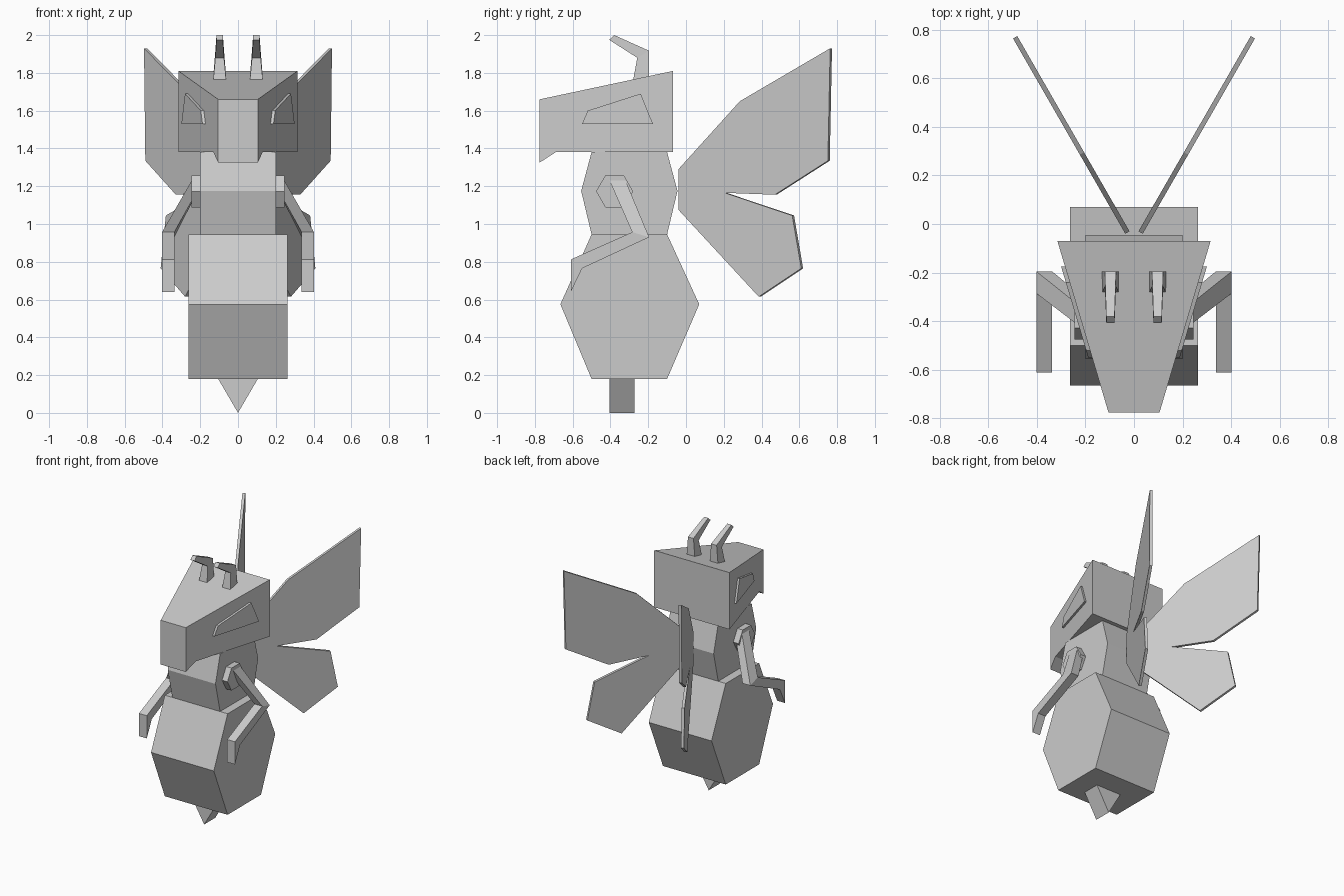
import bpy, bmesh

cube = bpy.data.objects.get("Cube")
if cube:
    bpy.data.objects.remove(cube, do_unlink=True)

# One plain colour for the whole model
grey = bpy.data.materials.new("light_grey")
grey.use_nodes = True
grey.diffuse_color = (0.6, 0.6, 0.6, 1)
grey.node_tree.nodes["Principled BSDF"].inputs["Base Color"].default_value = (0.6, 0.6, 0.6, 1)


def loft(name, ring_a, ring_b):
    """Flat-sided solid joining two matching rings of points."""
    bm = bmesh.new()
    a = [bm.verts.new(p) for p in ring_a]
    b = [bm.verts.new(p) for p in ring_b]
    n = len(a)
    bm.faces.new(a)
    bm.faces.new(b)
    for i in range(n):
        j = (i + 1) % n
        bm.faces.new((a[i], a[j], b[j], b[i]))
    bmesh.ops.recalc_face_normals(bm, faces=bm.faces[:])
    mesh = bpy.data.meshes.new(name)
    bm.to_mesh(mesh)
    bm.free()
    mesh.materials.append(grey)
    obj = bpy.data.objects.new(name, mesh)
    bpy.context.collection.objects.link(obj)
    return obj


def prism(name, profile, inner, outer):
    """Side profile (y, z) spanned between two x positions, each a function of y."""
    return loft(name, [(inner(y), y, z) for y, z in profile],
                [(outer(y), y, z) for y, z in profile])


def head_width(y):
    return 0.105 + (y + 0.775) * 0.298


# Body segments
prism("abdomen", [(-0.5, 0.18), (-0.1, 0.18), (0.07, 0.575), (-0.1, 0.945),
                  (-0.5, 0.945), (-0.665, 0.575)],
      lambda y: -0.263, lambda y: 0.263)
prism("thorax", [(-0.5, 0.945), (-0.1, 0.945), (-0.045, 1.175), (-0.1, 1.38),
                 (-0.5, 1.38), (-0.555, 1.175)],
      lambda y: -0.2, lambda y: 0.2)

# Wedge-shaped head, narrow at the face
prism("head", [(-0.775, 1.66), (-0.07, 1.81), (-0.07, 1.38), (-0.69, 1.38), (-0.775, 1.325)],
      lambda y: -head_width(y), head_width)

# Stinger
tri = [(-0.105, 0.18), (0.105, 0.18), (0, 0)]
loft("stinger", [(x, -0.405, z) for x, z in tri], [(x, -0.272, z) for x, z in tri])

eye = [(-0.55, 1.53), (-0.175, 1.53), (-0.24, 1.69), (-0.52, 1.6)]
wing = [(-0.035, 1.29), (0.29, 1.65), (0.768, 1.93), (0.756, 1.335), (0.475, 1.155),
        (0.21, 1.165), (0.567, 1.045), (0.615, 0.765), (0.39, 0.615), (-0.035, 1.075)]
shoulder = [(-0.476, 1.173), (-0.427, 1.258), (-0.329, 1.258),
            (-0.28, 1.173), (-0.329, 1.088), (-0.427, 1.088)]
forearm = [(-0.285, 0.957), (-0.195, 0.93), (-0.55, 0.765), (-0.61, 0.64), (-0.61, 0.812)]

# Antenna sections: half width, then front and back points (y, z)
antenna = [(0.034, (-0.28, 1.76), (-0.195, 1.78)),
           (0.023, (-0.258, 1.88), (-0.195, 1.917)),
           (0.017, (-0.407, 1.975), (-0.38, 2))]


def section(s, half, front, back):
    return [(s * 0.097 + dx, y, z) for (y, z) in (front, back)
            for dx in ((-half, half) if (y, z) == front else (half, -half))]


# Paired parts
for side, s in (("left", 1), ("right", -1)):
    prism(side + "_eye", eye, lambda y: s * (head_width(y) - 0.01),
          lambda y: s * (head_width(y) + 0.016))

    # Swept-back wing plate
    def wing_side(t):
        return [(s * (0.03 + (y + 0.03) * 0.575 + t * 0.87), y - t * 0.5, z) for y, z in wing]
    loft(side + "_wing", wing_side(-0.01), wing_side(0.01))

    # Arm
    prism(side + "_shoulder", shoulder, lambda y: s * 0.19, lambda y: s * 0.245)
    loft(side + "_upper_arm",
         [(s * 0.185, -0.405, 1.23), (s * 0.245, -0.405, 1.23),
          (s * 0.245, -0.32, 1.23), (s * 0.185, -0.32, 1.23)],
         [(s * 0.337, -0.285, 0.957), (s * 0.402, -0.285, 0.957),
          (s * 0.402, -0.195, 0.93), (s * 0.337, -0.195, 0.93)])
    prism(side + "_forearm", forearm, lambda y: s * 0.337, lambda y: s * 0.402)

    # Bent antenna
    rings = [section(s, *a) for a in antenna]
    loft(side + "_antenna_base", rings[0], rings[1])
    loft(side + "_antenna_tip", rings[1], rings[2])
